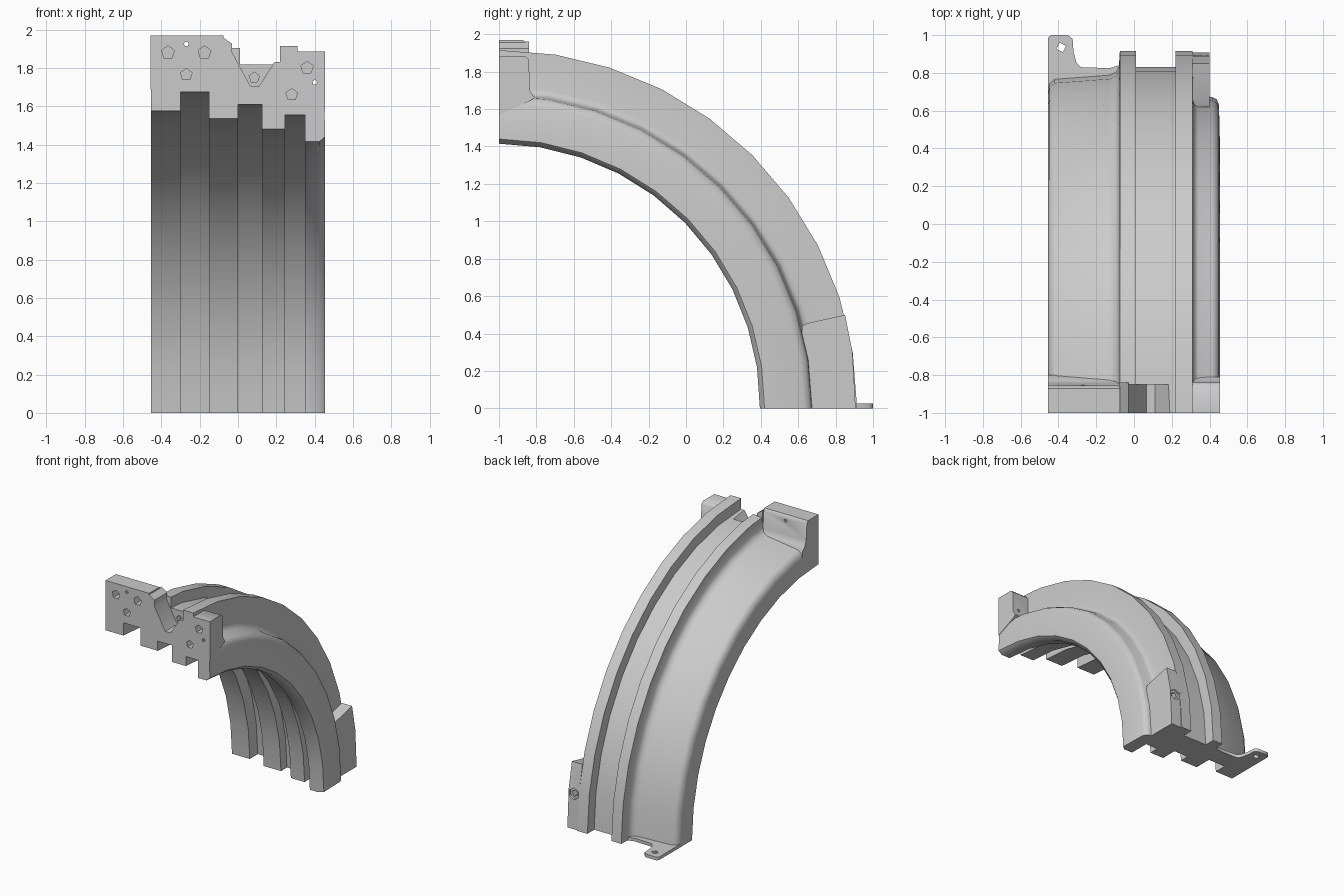
import bpy, bmesh, math

if "Cube" in bpy.data.objects:
    bpy.data.objects.remove(bpy.data.objects["Cube"])

SEGMENTS = 10


def make(name, rings):
    """Loft a list of equal-length point rings into a capped solid."""
    bm = bmesh.new()
    vs = [[bm.verts.new(p) for p in ring] for ring in rings]
    n = len(vs[0])
    for a, b in zip(vs, vs[1:]):
        for i in range(n):
            j = (i + 1) % n
            bm.faces.new((a[i], a[j], b[j], b[i]))
    bm.faces.new(vs[0])
    bm.faces.new(vs[-1])
    bmesh.ops.recalc_face_normals(bm, faces=bm.faces)
    me = bpy.data.meshes.new(name)
    bm.to_mesh(me)
    bm.free()
    ob = bpy.data.objects.new(name, me)
    bpy.context.collection.objects.link(ob)
    return ob


def prism(name, pts, axis, a, b):
    """Extrude a 2D outline along the x, y or z axis from a to b."""
    put = {'x': lambda p, t: (t, p[0], p[1]),
           'y': lambda p, t: (p[0], t, p[1]),
           'z': lambda p, t: (p[0], p[1], t)}[axis]
    return make(name, [[put(p, t) for p in pts] for t in (a, b)])


def ngon(cx, cy, r, sides, turn=0.3):
    return [(cx + r * math.cos(turn + 2 * math.pi * i / sides),
             cy + r * math.sin(turn + 2 * math.pi * i / sides)) for i in range(sides)]


def cut(ob, cutters):
    for c in cutters:
        c.hide_render = True
        m = ob.modifiers.new("cut", 'BOOLEAN')
        m.operation = 'DIFFERENCE'
        m.solver = 'EXACT'
        m.object = c
    bpy.context.view_layer.objects.active = ob
    for m in list(ob.modifiers):
        bpy.ops.object.modifier_apply(modifier=m.name)


# Arch body: cross-section (x, radius) swept a quarter turn about y=-1, z=0
outer = [(-0.455, 1.71), (-0.447, 1.745), (-0.42, 1.768), (-0.13, 1.79), (-0.095, 1.805),
         (-0.08, 1.835), (-0.075, 1.915), (0.01, 1.915), (0.01, 1.83), (0.22, 1.83),
         (0.22, 1.915), (0.31, 1.915), (0.313, 1.72), (0.32, 1.695), (0.34, 1.682),
         (0.415, 1.672), (0.438, 1.66), (0.45, 1.63), (0.455, 1.44), (0.425, 1.415)]
steps = [(0.35, 1.415), (0.245, 1.555), (0.125, 1.48), (0.0, 1.61),
         (-0.15, 1.535), (-0.30, 1.675), (-0.455, 1.575)]
inner = []
for k, (x, r) in enumerate(steps):
    if k:
        inner.append((steps[k - 1][0], r))
    inner.append((x, r))
section = outer + inner
rings = []
for i in range(SEGMENTS + 1):
    f = i / SEGMENTS
    t = math.pi / 2 * f
    ring = []
    for x, r in section:
        if r < 1.45:                       # inner lip tightens slightly toward the foot
            r -= 0.02 * (1 - f)
        ring.append((x, -1 + r * math.cos(t), r * math.sin(t)))
    rings.append(ring)
body = make("arch_body", rings)

# Blocks closing the upper end
left_block = prism("upper_left_end_block",
                   [(-1, 1.69), (-1, 1.968), (-0.87, 1.968), (-0.855, 1.95), (-0.845, 1.82),
                    (-0.83, 1.78), (-0.80, 1.75), (-0.80, 1.69)], 'x', -0.456, -0.075)
rib_cap = prism("upper_rib_cap", [(-0.08, 1.82), (-0.08, 1.96), (-0.03, 1.925), (-0.03, 1.82)],
                'y', -1, -0.84)
right_block = prism("upper_right_end_block",
                    [(-1, 1.57), (-1, 1.885), (-0.86, 1.885), (-0.84, 1.865),
                     (-0.835, 1.70), (-0.81, 1.66), (-0.84, 1.64)], 'x', 0.305, 0.454)

# Bolt box at the lower end
bolt_box = prism("lower_bolt_box",
                 [(0.63, 0), (0.62, 0.44), (0.65, 0.455), (0.85, 0.50), (0.89, 0.30), (0.907, 0)],
                 'x', 0.308, 0.40)

# Thin foot flange with screw tab
flange = prism("foot_flange",
               [(-0.455, 0.70), (-0.455, 0.985), (-0.44, 1.0), (-0.35, 1.0), (-0.325, 0.98),
                (-0.32, 0.91), (-0.305, 0.855), (-0.28, 0.83), (-0.13, 0.825), (-0.08, 0.84),
                (-0.07, 0.70)], 'z', 0, 0.025)

# Five-sided sockets in the upper end face: x, z, radius
sockets = [(-0.365, 1.88, 0.035), (-0.175, 1.88, 0.035), (-0.27, 1.765, 0.032),
           (0.36, 1.80, 0.034), (0.28, 1.66, 0.032), (0.085, 1.75, 0.028),
           (-0.27, 1.925, 0.013), (0.40, 1.725, 0.013)]
# V-shaped notch that opens the channel at the upper end
notch = prism("notch_cutter", [(-0.03, 1.96), (-0.03, 1.88), (0.065, 1.705), (0.11, 1.705),
                               (0.19, 1.83), (0.19, 1.96)], 'y', -1.05, -0.85)
holes = []
for i, (x, z, r) in enumerate(sockets):
    depth_end = -0.80 if i >= 6 else -0.81 if i == 5 else -0.93
    holes.append(prism(f"socket_cutter_{i}", ngon(x, z, r, 5), 'y', -1.05, depth_end))
hex_recess = prism("hex_cutter", ngon(0.354, 0.27, 0.045, 6, 0.52), 'y', 0.875, 0.98)
bolt_hole = prism("bolt_hole_cutter", ngon(0.354, 0.27, 0.028, 4), 'y', 0.78, 0.98)
tab_hole = prism("tab_hole_cutter", ngon(-0.385, 0.935, 0.027, 4), 'z', -0.05, 0.08)

cut(body, [notch] + holes[:6])
cut(left_block, holes[:3] + [holes[6]])
cut(right_block, [holes[3], holes[4], holes[7]])
cut(bolt_box, [hex_recess, bolt_hole])
cut(flange, [tab_hole])
for c in holes + [notch, hex_recess, bolt_hole, tab_hole]:
    bpy.data.objects.remove(c)

# Smooth along the arch, crisp at the corners
bpy.ops.object.select_all(action='DESELECT')
for ob in (body, left_block, rib_cap, right_block, bolt_box, flange):
    ob.select_set(True)
bpy.context.view_layer.objects.active = body
bpy.ops.object.shade_smooth_by_angle(angle=math.radians(50))
